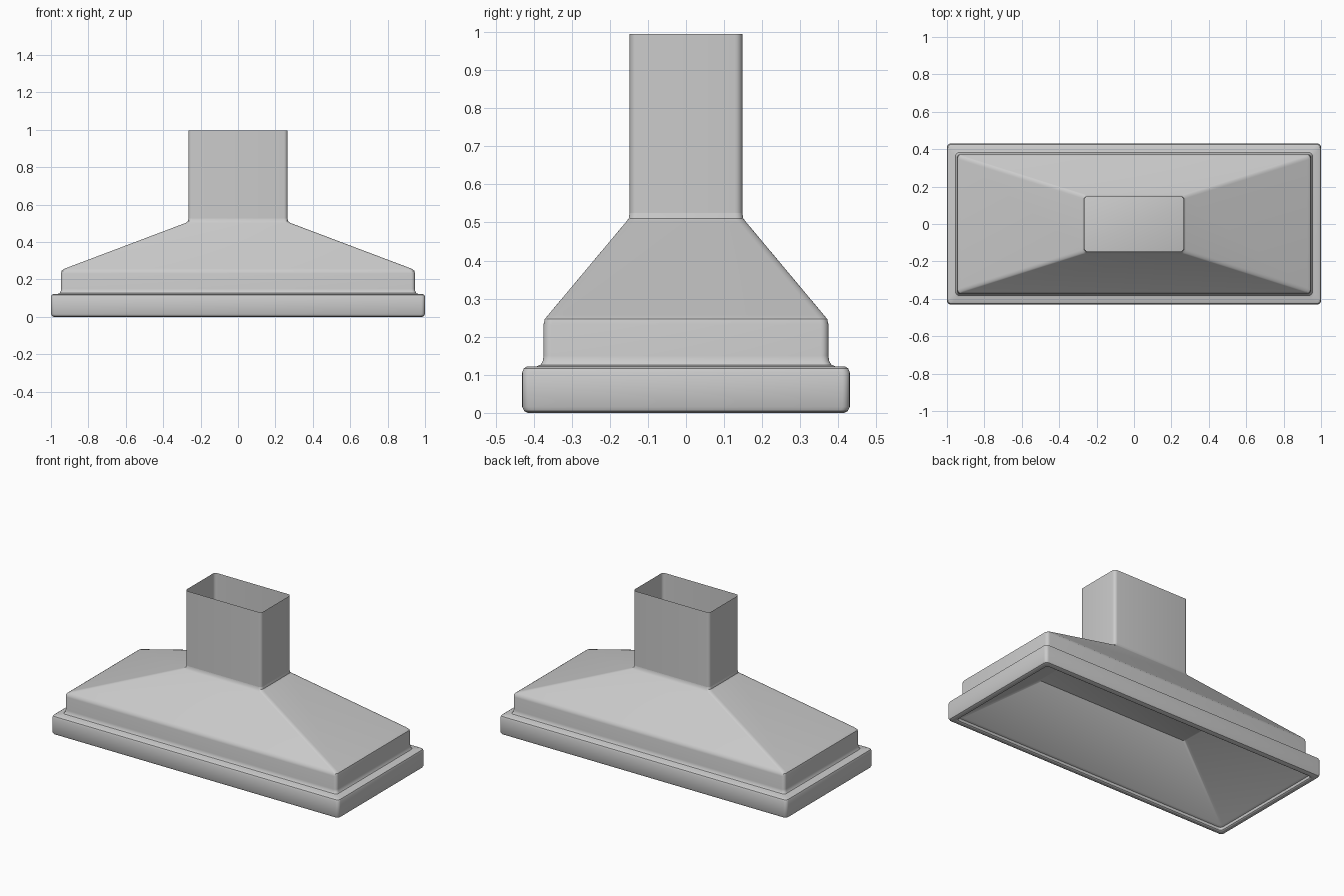
import bpy, bmesh, math

if "Cube" in bpy.data.objects:
    bpy.data.objects.remove(bpy.data.objects["Cube"])


def ring(hx, hy, z, r, n=5):
    """Rounded rectangle points, counter-clockwise."""
    pts = []
    for k, (sx, sy) in enumerate([(1, 1), (-1, 1), (-1, -1), (1, -1)]):
        for i in range(n + 1):
            a = math.pi / 2 * (k + i / n)
            pts.append((sx * (hx - r) + r * math.cos(a),
                        sy * (hy - r) + r * math.sin(a), z))
    return pts


def loft(name, rings, r=0.02, cap_end=False, flip=False):
    """Skin a stack of (half width, half depth, height) sections."""
    bm = bmesh.new()
    loops = [[bm.verts.new(p) for p in ring(*s, r)] for s in rings]
    for a, b in zip(loops, loops[1:]):
        m = len(a)
        for i in range(m):
            j = (i + 1) % m
            bm.faces.new((a[i], a[j], b[j], b[i]))
    if cap_end:
        bm.faces.new(loops[-1])
    if flip:
        bmesh.ops.reverse_faces(bm, faces=bm.faces[:])
    me = bpy.data.meshes.new(name)
    bm.to_mesh(me)
    bm.free()
    ob = bpy.data.objects.new(name, me)
    bpy.context.collection.objects.link(ob)
    bpy.ops.object.select_all(action='DESELECT')
    ob.select_set(True)
    bpy.context.view_layer.objects.active = ob
    bpy.ops.object.shade_smooth_by_angle(angle=math.radians(35))
    return ob


# canopy: bottom rim band, stepped collar and sloping roof
loft("hood_canopy", [
    (0.968, 0.398, 0.0), (0.985, 0.415, 0.0), (0.995, 0.425, 0.005),
    (1.0, 0.43, 0.016), (1.0, 0.43, 0.106), (0.996, 0.426, 0.117),
    (0.987, 0.417, 0.122), (0.965, 0.393, 0.122), (0.954, 0.382, 0.126),
    (0.948, 0.376, 0.136), (0.946, 0.374, 0.15), (0.946, 0.374, 0.232),
    (0.943, 0.371, 0.246), (0.928, 0.362, 0.257),
    (0.279, 0.157, 0.502), (0.268, 0.150, 0.511), (0.265, 0.148, 0.525)])

# chimney duct, open at the top
loft("chimney_duct", [(0.265, 0.148, 0.525), (0.265, 0.148, 0.995)])

# hollow underside: small lip, sloping walls and flat ceiling
loft("inner_tray", [
    (0.968, 0.398, 0.0), (0.962, 0.392, 0.004), (0.96, 0.39, 0.02),
    (0.945, 0.375, 0.025), (0.53, 0.19, 0.33)],
    cap_end=True, flip=True)
